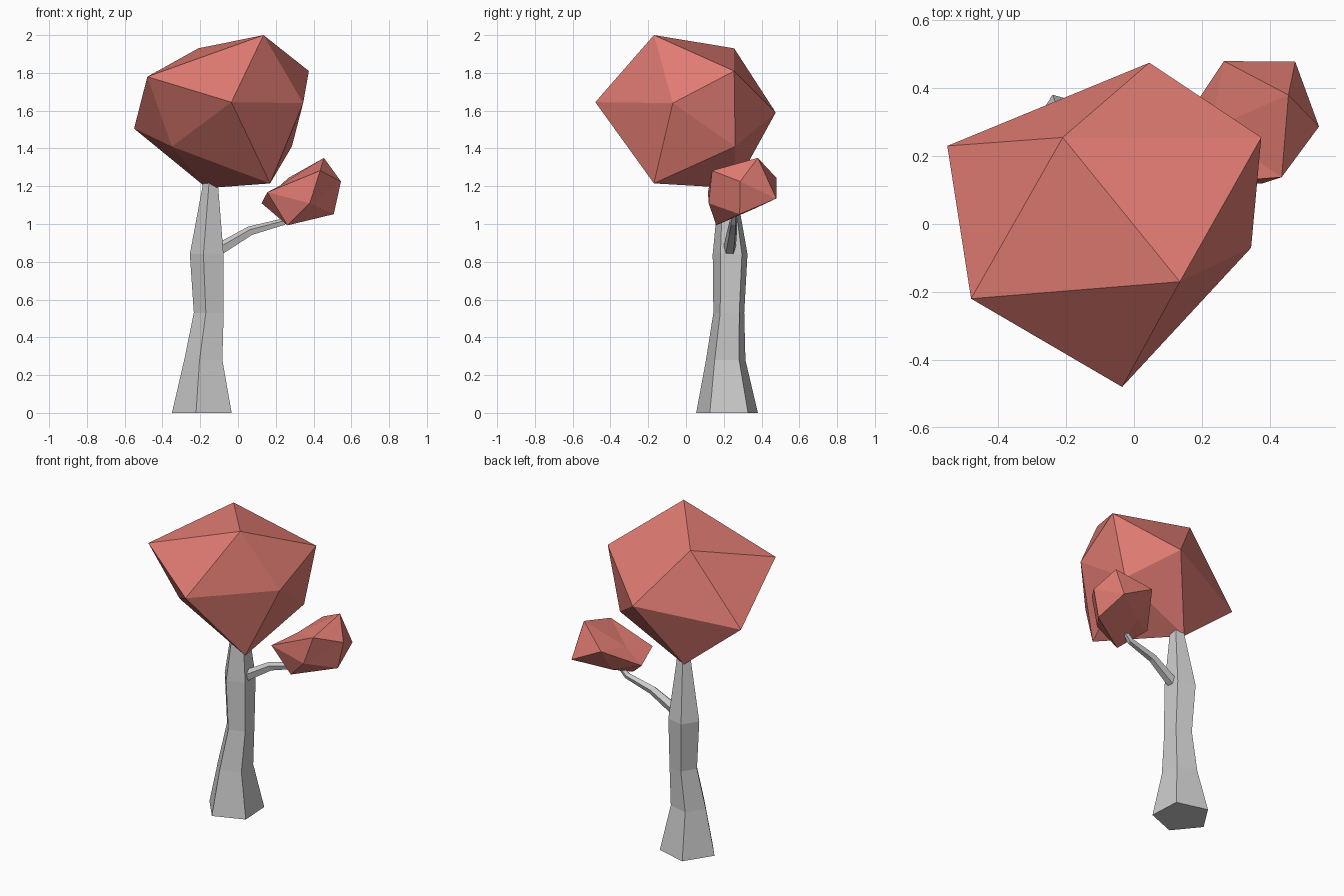
import bpy
import bmesh
from math import cos, sin, radians
from mathutils import Vector

if "Cube" in bpy.data.objects:
    bpy.data.objects.remove(bpy.data.objects["Cube"])

leaf = bpy.data.materials.new("leaf_red")
leaf.diffuse_color = (0.75, 0.2, 0.17, 1)
leaf.use_nodes = True
leaf.node_tree.nodes["Principled BSDF"].inputs["Base Color"].default_value = leaf.diffuse_color


def make_object(name, verts, faces, material=None):
    mesh = bpy.data.meshes.new(name)
    mesh.from_pydata(verts, [], faces)
    bm = bmesh.new()
    bm.from_mesh(mesh)
    bmesh.ops.recalc_face_normals(bm, faces=bm.faces[:])
    bm.to_mesh(mesh)
    bm.free()
    obj = bpy.data.objects.new(name, mesh)
    bpy.context.collection.objects.link(obj)
    if material:
        mesh.materials.append(material)
    return obj


def foliage(name, top, upper, lower, bottom):
    """Irregular 20-sided lump: a tip, two rings of five and a lower tip."""
    faces = []
    for i in range(5):
        j = (i + 1) % 5
        u, u2, l, l2 = 1 + i, 1 + j, 6 + i, 6 + j
        faces += [(0, u, u2), (u, l, u2), (u2, l, l2), (11, l2, l)]
    return make_object(name, [top, *upper, *lower, bottom], faces, leaf)


def limb(name, sections, side, up, start):
    """Five-sided tapering limb; each section is (centre, radius)."""
    side, up = Vector(side), Vector(up)
    verts, faces = [], []
    for centre, radius in sections:
        for k in range(5):
            a = radians(start + 72 * k)
            verts.append(Vector(centre) + radius * (cos(a) * side + sin(a) * up))
    for s in range(len(sections) - 1):
        for k in range(5):
            a, b = s * 5 + k, s * 5 + (k + 1) % 5
            # split quads on one diagonal for the twisted, faceted bark
            faces += [(a, b, b + 5), (a, b + 5, a + 5)]
    n = len(verts)
    faces += [tuple(range(5)), tuple(range(n - 5, n))]
    return make_object(name, verts, faces)


# Trunk
limb("trunk", [((-0.178, 0.22, 0), 0.172),
               ((-0.175, 0.212, 0.28), 0.11),
               ((-0.148, 0.228, 0.53), 0.086),
               ((-0.158, 0.235, 0.84), 0.097),
               ((-0.143, 0.22, 1.2), 0.045),
               ((-0.14, 0.22, 1.27), 0.038)],
     (1, 0, 0), (0, 1, 0), -105)

# Side branch
limb("branch", [((-0.13, 0.23, 0.845), 0.036),
                ((-0.08, 0.232, 0.875), 0.034),
                ((0.065, 0.245, 0.962), 0.027),
                ((0.24, 0.25, 1.01), 0.02),
                ((0.29, 0.255, 1.06), 0.015)],
     (0, 1, 0), (-0.45, 0, 0.89), 18)

# Main foliage
foliage("main_foliage", (0.135, -0.17, 2.0),
        [(-0.48, -0.22, 1.78), (-0.035, -0.48, 1.645), (0.345, -0.07, 1.64),
         (0.375, 0.255, 1.81), (-0.21, 0.255, 1.93)],
        [(-0.35, -0.09, 1.41), (0.17, -0.17, 1.215), (0.285, 0.26, 1.41),
         (0.045, 0.475, 1.59), (-0.55, 0.23, 1.505)],
        (-0.165, 0.255, 1.19))

# Small foliage on the branch
foliage("branch_foliage", (0.455, 0.38, 1.35),
        [(0.435, 0.138, 1.283), (0.545, 0.287, 1.225), (0.475, 0.478, 1.135),
         (0.265, 0.48, 1.243), (0.225, 0.28, 1.205)],
        [(0.38, 0.12, 1.11), (0.507, 0.284, 1.052), (0.27, 0.36, 1.08),
         (0.125, 0.27, 1.11), (0.155, 0.116, 1.168)],
        (0.262, 0.16, 0.993))
